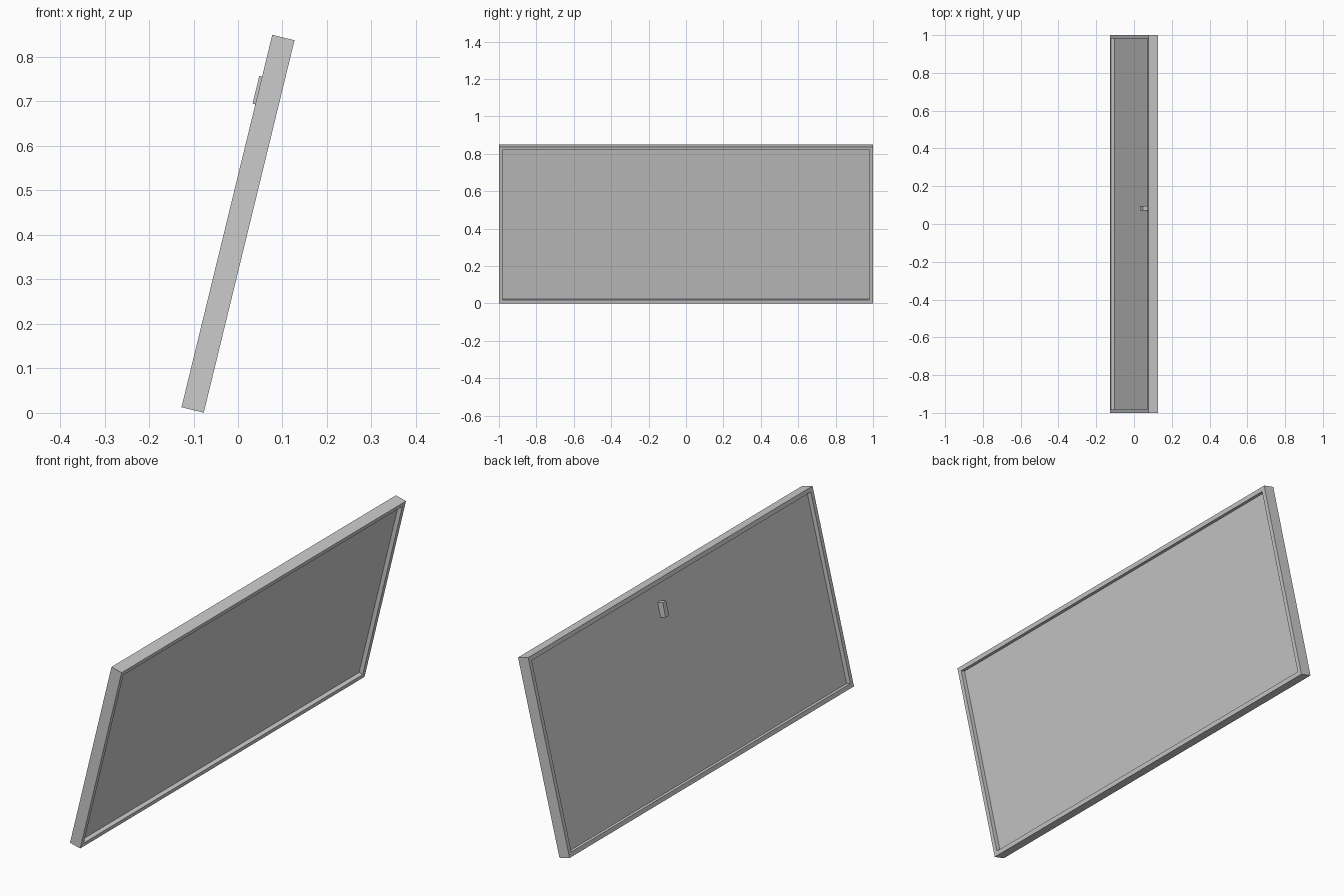
import bpy, bmesh, math
from mathutils import Matrix, Vector

if "Cube" in bpy.data.objects:
    bpy.data.objects.remove(bpy.data.objects["Cube"])

# The whole panel leans about the y axis
LEAN = Matrix.Translation((0, 0, 0.425)) @ Matrix.Rotation(math.radians(13.7), 4, 'Y')
THICK, WIDTH, HEIGHT = 0.0515, 2.0, 0.8615
RIM, RECESS = 0.019, 0.019


def box(name, lo, hi, recess=False):
    """Box in panel space; optionally sink a tray into both broad faces."""
    lo, hi = Vector(lo), Vector(hi)
    bm = bmesh.new()
    bmesh.ops.create_cube(bm, size=1)
    bmesh.ops.scale(bm, vec=hi - lo, verts=bm.verts)
    bmesh.ops.translate(bm, vec=(lo + hi) / 2, verts=bm.verts)
    if recess:
        bm.normal_update()
        broad = [f for f in bm.faces if abs(f.normal.x) > 0.9]
        for f in broad:
            inward = -f.normal.copy()
            # flat rim, then a straight wall down to the panel surface
            bmesh.ops.inset_region(bm, faces=[f], thickness=RIM, use_even_offset=True)
            ret = bmesh.ops.extrude_discrete_faces(bm, faces=[f])
            for g in ret["faces"]:
                bmesh.ops.translate(bm, vec=inward * RECESS, verts=g.verts)
    bmesh.ops.recalc_face_normals(bm, faces=bm.faces)
    mesh = bpy.data.meshes.new(name)
    bm.to_mesh(mesh)
    bm.free()
    ob = bpy.data.objects.new(name, mesh)
    ob.matrix_world = LEAN
    bpy.context.collection.objects.link(ob)
    return ob


# Framed panel, recessed on both sides
box("framed_panel", (-THICK / 2, -WIDTH / 2, -HEIGHT / 2),
    (THICK / 2, WIDTH / 2, HEIGHT / 2), recess=True)

# Small block on the upper side of the panel
box("rear_block", (-0.0322, 0.072, 0.27), (-0.005, 0.096, 0.334))
